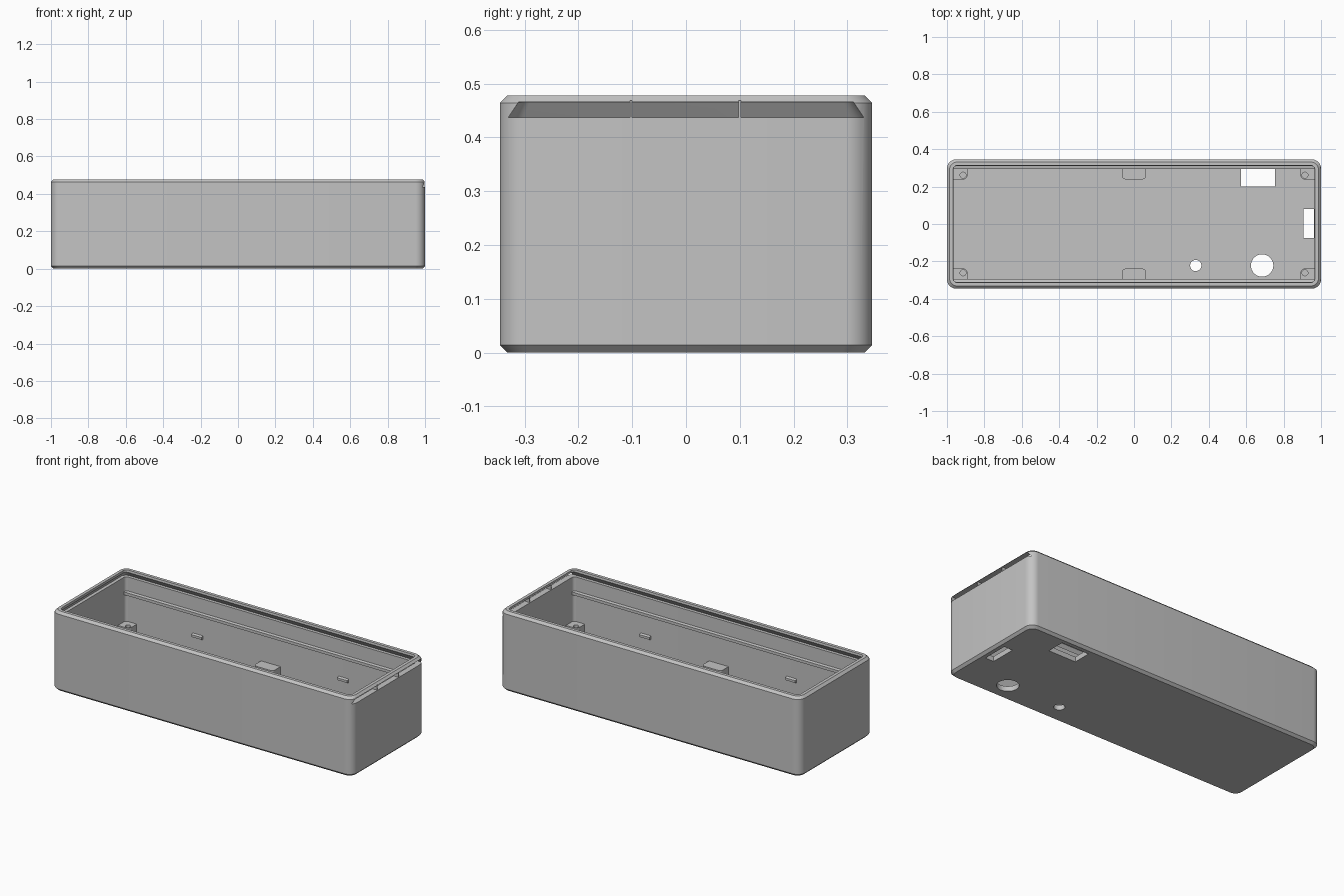
import bpy, bmesh, math

if "Cube" in bpy.data.objects:
    bpy.data.objects.remove(bpy.data.objects["Cube"])

grey = bpy.data.materials.new("light grey plastic")
grey.use_nodes = True
grey.diffuse_color = (0.55, 0.55, 0.55, 1)
grey.node_tree.nodes["Principled BSDF"].inputs["Base Color"].default_value = grey.diffuse_color


def finish(name, bm):
    bmesh.ops.recalc_face_normals(bm, faces=bm.faces)
    mesh = bpy.data.meshes.new(name)
    bm.to_mesh(mesh)
    bm.free()
    mesh.materials.append(grey)
    obj = bpy.data.objects.new(name, mesh)
    bpy.context.collection.objects.link(obj)
    return obj


def rounded_rect(hx, hy, r, cx=0, cy=0, steps=8):
    points = []
    for corner, (sx, sy) in enumerate([(1, 1), (-1, 1), (-1, -1), (1, -1)]):
        for i in range(steps + 1):
            a = math.pi / 2 * (corner + i / steps)
            points.append((cx + sx * (hx - r) + r * math.cos(a),
                           cy + sy * (hy - r) + r * math.sin(a)))
    return points


def loft(name, sections):
    """Skin a stack of (outline, z) sections and cap both ends."""
    bm = bmesh.new()
    rings = [[bm.verts.new((x, y, z)) for x, y in outline] for outline, z in sections]
    for low, high in zip(rings, rings[1:]):
        for i in range(len(low)):
            j = (i + 1) % len(low)
            bm.faces.new((low[i], low[j], high[j], high[i]))
    bm.faces.new(rings[0])
    bm.faces.new(rings[-1])
    return finish(name, bm)


def bar_x(name, profile, x0, x1):
    """Extrude a (y, z) profile along x."""
    bm = bmesh.new()
    ends = [[bm.verts.new((x, y, z)) for y, z in profile] for x in (x0, x1)]
    n = len(profile)
    for i in range(n):
        j = (i + 1) % n
        bm.faces.new((ends[0][i], ends[0][j], ends[1][j], ends[1][i]))
    bm.faces.new(ends[0])
    bm.faces.new(ends[1])
    return finish(name, bm)


def box(name, x0, x1, y0, y1, z0, z1):
    return bar_x(name, [(y0, z0), (y1, z0), (y1, z1), (y0, z1)], x0, x1)


def disc(name, x, y, r, z0, z1):
    outline = [(x + r * math.cos(a * math.pi / 16), y + r * math.sin(a * math.pi / 16))
               for a in range(32)]
    return loft(name, [(outline, z0), (outline, z1)])


def cut(target, cutters):
    bpy.context.view_layer.objects.active = target
    for cutter in cutters:
        mod = target.modifiers.new("cut", 'BOOLEAN')
        mod.operation = 'DIFFERENCE'
        mod.solver = 'EXACT'
        mod.object = cutter
        bpy.ops.object.modifier_apply(modifier=mod.name)
        bpy.data.objects.remove(cutter)


# Main shell: outside with chamfers, rim, dovetail lid groove, cavity
FLOOR, GROOVE, LIP, TOP = 0.03, 0.437, 0.465, 0.478
HX, HY, CH = 1.0, 0.346, 0.014
shell = loft("enclosure_shell", [
    (rounded_rect(HX - CH, HY - CH, 0.042), 0),
    (rounded_rect(HX, HY, 0.05), CH),
    (rounded_rect(HX, HY, 0.05), TOP - CH),
    (rounded_rect(HX - CH, HY - CH, 0.042), TOP),
    (rounded_rect(0.967, 0.313, 0.022), TOP),
    (rounded_rect(0.966, 0.311, 0.02), LIP),
    (rounded_rect(0.985, 0.33, 0.03), GROOVE),
    (rounded_rect(0.965, 0.311, 0.018), GROOVE),
    (rounded_rect(0.965, 0.311, 0.018), FLOOR),
])

# Lid slot in the end wall and openings in the floor
E = 0.0005
slot = bar_x("slot_cutter", [(-0.33 - E, GROOVE - E), (0.33 + E, GROOVE - E),
                             (0.311, LIP + E), (-0.311, LIP + E)], 0.95, 1.1)
cut(shell, [
    slot,
    box("port_cutter", 0.573, 0.755, 0.2, 0.308, -0.1, 0.1),
    box("end_port_cutter", 0.907, 0.963, -0.075, 0.08, -0.1, 0.1),
    disc("small_hole_cutter", 0.33, -0.222, 0.03, -0.1, 0.1),
    disc("large_hole_cutter", 0.685, -0.222, 0.06, -0.1, 0.1),
])
parts = [shell]

# Thin ribs supporting the bridge over the slot
for y in (-0.102, 0.1):
    parts.append(box("slot_rib", 0.968, 0.998, y - 0.002, y + 0.002, GROOVE - 0.003, LIP + 0.003))

for s, side in ((1, "back"), (-1, "front")):
    # Guide rail along the long wall
    parts.append(bar_x(side + "_rail", [(s * 0.32, 0.325), (s * 0.294, 0.333),
                                        (s * 0.294, 0.35), (s * 0.32, 0.355)], -0.97, 0.97))
    # Small board clips
    for x in (-0.485, 0.485):
        parts.append(bar_x(side + "_clip", [(s * 0.32, 0.19), (s * 0.297, 0.198),
                                            (s * 0.297, 0.212), (s * 0.32, 0.22)],
                           x - 0.033, x + 0.033))
    # Middle support
    tab = rounded_rect(0.065, 0.045, 0.02, 0, s * 0.284)
    parts.append(loft(side + "_middle_support", [(tab, FLOOR - 0.01), (tab, 0.17)]))
    # Corner screw posts with blind holes
    for t in (-1, 1):
        outline = rounded_rect(0.0475, 0.046, 0.025, t * 0.9375, s * 0.284)
        post = loft(side + "_screw_post", [(outline, FLOOR - 0.01), (outline, 0.17)])
        cut(post, [disc("screw_cutter", t * 0.914, s * 0.261, 0.016, 0.05, 0.2)])
        parts.append(post)

# Smooth the rounded corners, keep hard edges
bpy.ops.object.select_all(action='DESELECT')
for part in parts:
    part.select_set(True)
bpy.context.view_layer.objects.active = shell
bpy.ops.object.shade_smooth_by_angle(angle=math.radians(30))
